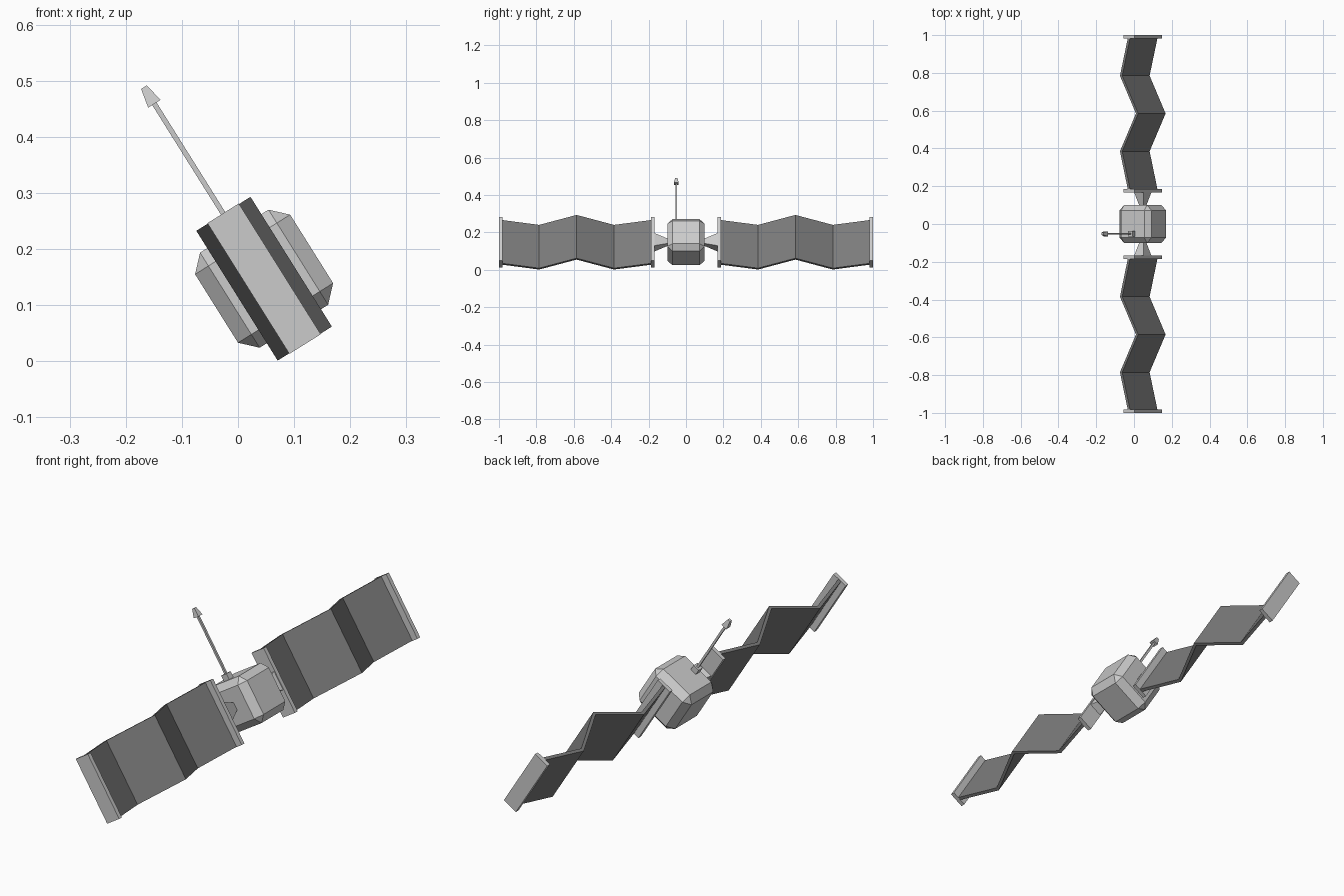
import bpy, bmesh, math
from mathutils import Matrix, Vector

if "Cube" in bpy.data.objects:
    bpy.data.objects.remove(bpy.data.objects["Cube"])

# Whole craft is built upright (x = facing direction, z = antenna direction), then tilted
FRAME = Matrix.Translation((0.0465, 0, 0.147)) @ Matrix.Rotation(math.radians(-32.1), 4, 'Y')

panel_mat = bpy.data.materials.new("dark_panel")
panel_mat.diffuse_color = (0.2, 0.2, 0.2, 1)
panel_mat.use_nodes = True
panel_mat.node_tree.nodes["Principled BSDF"].inputs["Base Color"].default_value = panel_mat.diffuse_color


def finish(name, bm, mirror=False, mat=None):
    bmesh.ops.recalc_face_normals(bm, faces=bm.faces)
    me = bpy.data.meshes.new(name)
    bm.to_mesh(me)
    bm.free()
    ob = bpy.data.objects.new(name, me)
    bpy.context.collection.objects.link(ob)
    ob.matrix_world = FRAME
    if mat:
        me.materials.append(mat)
    if mirror:
        m = ob.modifiers.new("mirror", 'MIRROR')
        m.use_axis = (False, True, False)
    return ob


def box(name, center, size, **kw):
    bm = bmesh.new()
    bmesh.ops.create_cube(bm, size=1, matrix=Matrix.Translation(center) @ Matrix.Diagonal((*size, 1)))
    return finish(name, bm, **kw)


def square_post(name, x, y, z0, z1, r0, r1):
    bm = bmesh.new()
    m = Matrix.Translation((x, y, (z0 + z1) / 2)) @ Matrix.Rotation(math.pi / 4, 4, 'Z')
    s = math.sqrt(2)
    bmesh.ops.create_cone(bm, cap_ends=True, segments=4, radius1=r0 * s, radius2=r1 * s,
                          depth=z1 - z0, matrix=m)
    return finish(name, bm)


# Chamfered cube body
bm = bmesh.new()
bmesh.ops.create_cube(bm, size=0.2)
bmesh.ops.bevel(bm, geom=bm.edges[:], offset=0.028, segments=1, affect='EDGES', profile=0.5)
finish("body", bm)

# Folded solar panels: zigzag strip extruded across its width
fold = [(0.18, 0), (0.385, -0.05), (0.585, 0.05), (0.785, -0.05), (0.988, 0)]
half_width, half_thick = 0.1365, 0.007
bm = bmesh.new()
rings = []
for y, x in fold:
    rings.append([bm.verts.new((x + sx * half_thick, y, sz * half_width))
                  for sx, sz in ((-1, -1), (1, -1), (1, 1), (-1, 1))])
for a, b in zip(rings, rings[1:]):
    for i in range(4):
        j = (i + 1) % 4
        bm.faces.new((a[i], a[j], b[j], b[i]))
bm.faces.new(rings[0])
bm.faces.new(rings[-1])
finish("solar_panels", bm, mirror=True, mat=panel_mat)

# Rails at the inner and outer panel ends
for name, y in (("inner_rail", 0.177), ("outer_rail", 0.991)):
    box(name, (0, y, 0), (0.066, 0.018, 0.275), mirror=True)

# Tapered brackets joining the body to the inner rails
bm = bmesh.new()
bmesh.ops.create_cube(bm, size=1)
for v in bm.verts:
    outer = v.co.y > 0
    hx, hz = (0.03, 0.04) if outer else (0.012, 0.014)
    v.co = Vector((math.copysign(hx, v.co.x), 0.17 if outer else 0.095, math.copysign(hz, v.co.z)))
finish("bracket", bm, mirror=True)

# Antenna: base block, rod, tapered head
box("antenna_base", (0, -0.052, 0.111), (0.028, 0.028, 0.028))
square_post("antenna_rod", 0, -0.052, 0.12, 0.37, 0.0045, 0.0045)
square_post("antenna_head", 0, -0.052, 0.368, 0.403, 0.013, 0.006)
